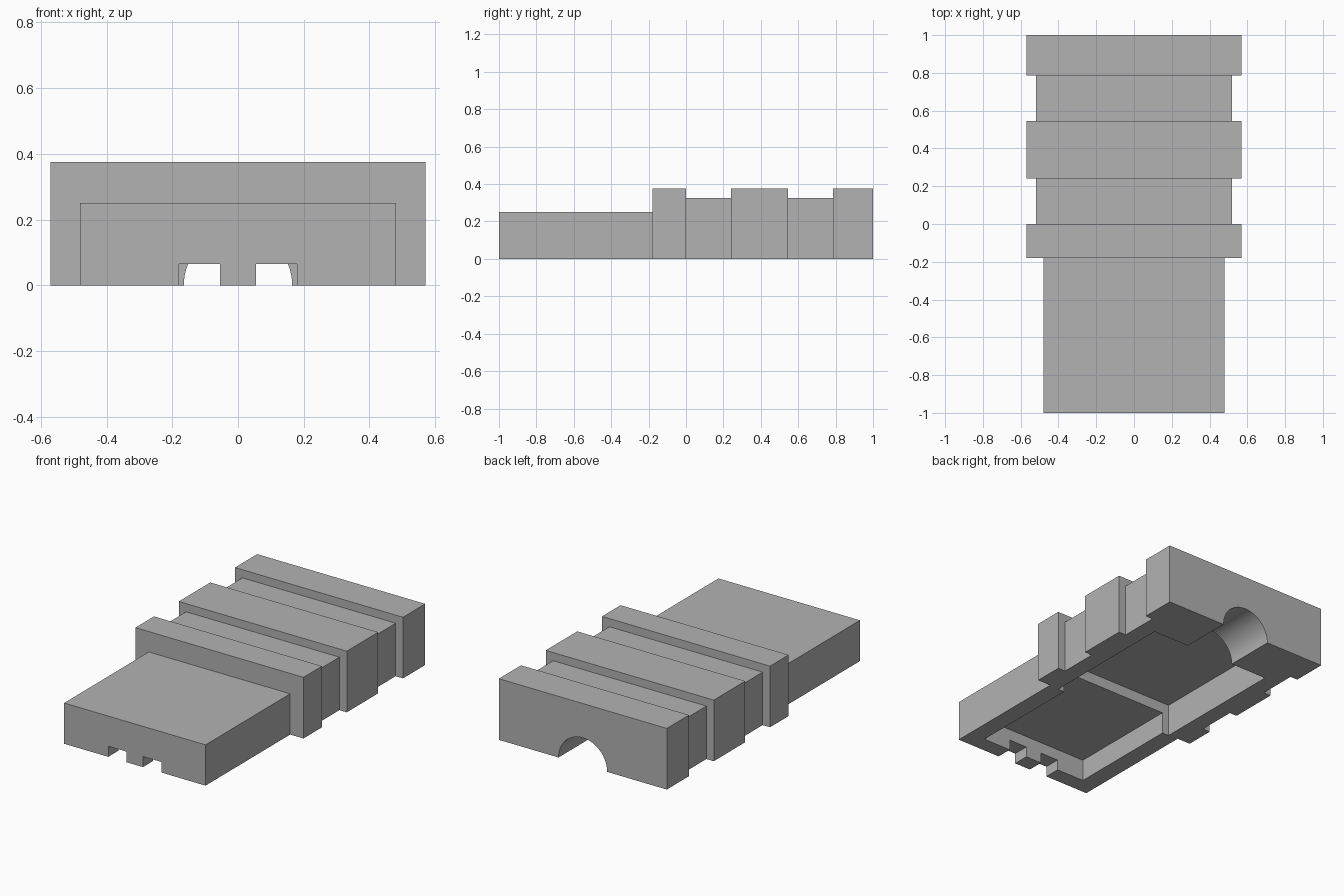
import bpy
import math

cube = bpy.data.objects.get("Cube")
if cube:
    bpy.data.objects.remove(cube, do_unlink=True)

grey = bpy.data.materials.new("plain grey")
grey.use_nodes = True
grey.diffuse_color = (0.448, 0.448, 0.448, 1)
grey.node_tree.nodes["Principled BSDF"].inputs["Base Color"].default_value = grey.diffuse_color


def box(name, x0, x1, y0, y1, z0, z1):
    bpy.ops.mesh.primitive_cube_add(size=1)
    ob = bpy.context.object
    ob.name = name
    ob.location = ((x0 + x1) / 2, (y0 + y1) / 2, (z0 + z1) / 2)
    ob.scale = (x1 - x0, y1 - y0, z1 - z0)
    bpy.ops.object.transform_apply(location=True, rotation=True, scale=True)
    ob.data.materials.append(grey)
    return ob


def combine(target, tool, operation):
    mod = target.modifiers.new(tool.name, "BOOLEAN")
    mod.operation = operation
    mod.solver = "EXACT"
    mod.object = tool
    bpy.context.view_layer.objects.active = target
    bpy.ops.object.modifier_apply(modifier=mod.name)
    bpy.data.objects.remove(tool, do_unlink=True)


# Sleeve with three raised collars and a lower nose
housing = box("connector_housing", -0.52, 0.52, -0.1, 0.9, 0, 0.325)
for y0, y1 in ((-0.18, 0), (0.24, 0.545), (0.785, 1)):
    combine(housing, box("collar", -0.57, 0.57, y0, y1, 0, 0.375), "UNION")
combine(housing, box("nose", -0.48, 0.48, -1, -0.1, 0, 0.25), "UNION")

# Hollow underside: shallow nose chamber and deeper rear chamber
combine(housing, box("nose_chamber", -0.37, 0.37, -0.9, -0.1, -0.1, 0.134), "DIFFERENCE")
combine(housing, box("rear_chamber", -0.415, 0.415, -0.185, 0.68, -0.1, 0.2), "DIFFERENCE")

# Pair of contact slots through the nose wall
for side in (-1, 1):
    xs = sorted((side * 0.055, side * 0.18))
    combine(housing, box("contact_slot", *xs, -1.1, -0.85, -0.1, 0.065), "DIFFERENCE")

# Round cable exit through the back wall
bpy.ops.mesh.primitive_cylinder_add(vertices=64, radius=0.165, depth=0.6,
                                    location=(0, 0.85, 0), rotation=(math.pi / 2, 0, 0))
cable_exit = bpy.context.object
cable_exit.name = "cable_exit"
cable_exit.data.materials.append(grey)
combine(housing, cable_exit, "DIFFERENCE")

# Smooth cable exit, crisp edges elsewhere
bpy.ops.object.select_all(action="DESELECT")
housing.select_set(True)
bpy.context.view_layer.objects.active = housing
bpy.ops.object.shade_smooth_by_angle(angle=math.radians(30))
